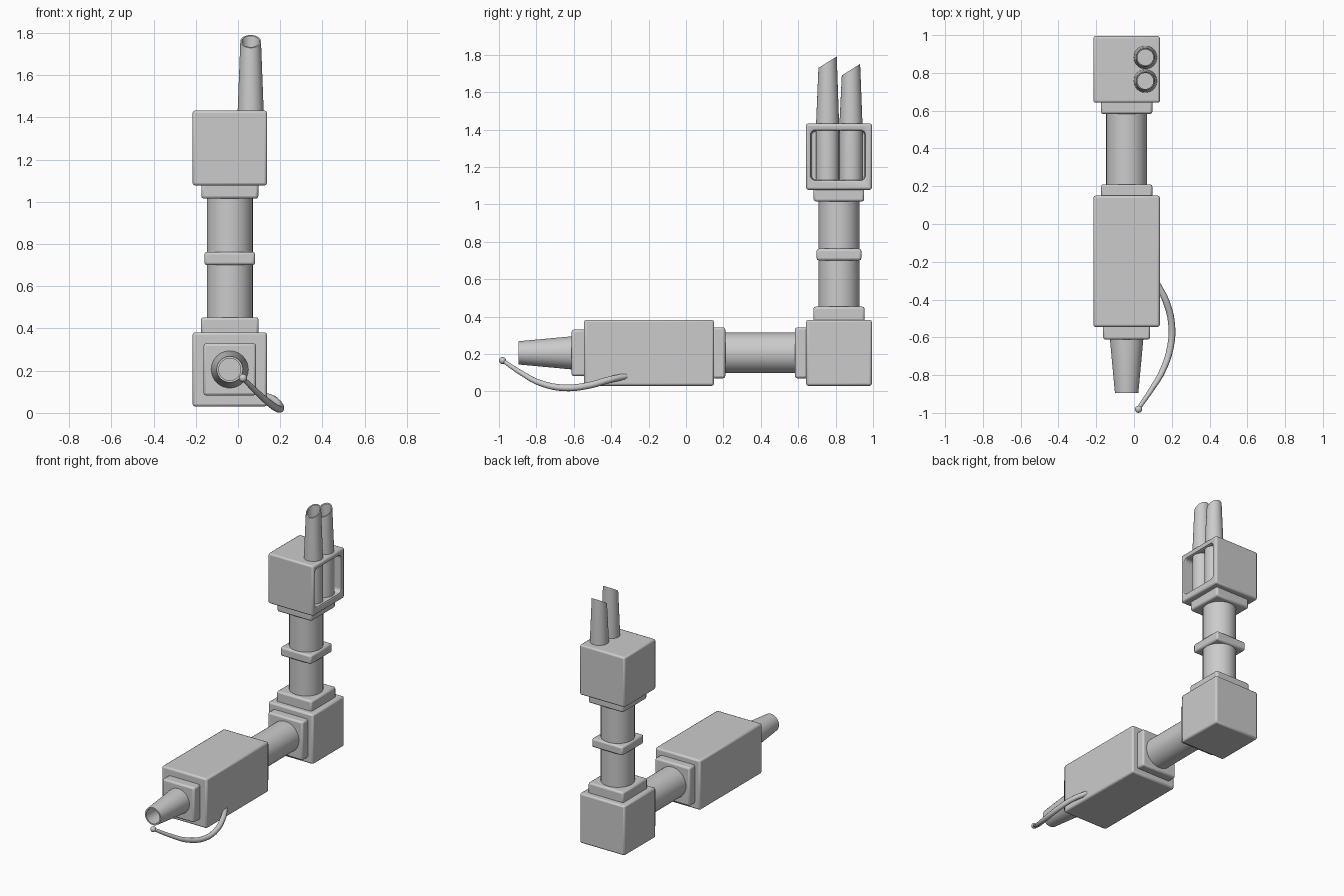
import bpy, bmesh, math
from mathutils import Matrix, Vector

if "Cube" in bpy.data.objects:
    bpy.data.objects.remove(bpy.data.objects["Cube"])

CX, CY, CZ = -0.039, 0.818, 0.206      # axes of the upright and lying arms
RIGHT = 0.137                          # right face of the boxes


def make_object(name, bm):
    bmesh.ops.recalc_face_normals(bm, faces=bm.faces)
    mesh = bpy.data.meshes.new(name)
    bm.to_mesh(mesh)
    bm.free()
    ob = bpy.data.objects.new(name, mesh)
    bpy.context.collection.objects.link(ob)
    return ob


def smooth(ob):
    bpy.ops.object.select_all(action='DESELECT')
    bpy.context.view_layer.objects.active = ob
    ob.select_set(True)
    bpy.ops.object.shade_smooth_by_angle(angle=math.radians(35))


def add_bevel(ob, width):
    mod = ob.modifiers.new("bevel", 'BEVEL')
    mod.width, mod.segments = width, 2
    mod.limit_method, mod.angle_limit = 'ANGLE', math.radians(40)


def box(name, lo, hi, bevel=0.012):
    bm = bmesh.new()
    bmesh.ops.create_cube(bm, size=1)
    lo, hi = Vector(lo), Vector(hi)
    for v in bm.verts:
        v.co = (lo + hi) / 2 + v.co * (hi - lo)
    ob = make_object(name, bm)
    if bevel:
        add_bevel(ob, bevel)
        smooth(ob)
    return ob


def upright_block(name, half, z0, z1, bevel=0.012):
    return box(name, (CX - half, CY - half, z0), (CX + half, CY + half, z1), bevel)


def lying_block(name, half, y0, y1, bevel=0.012):
    return box(name, (CX - half, y0, CZ - half), (CX + half, y1, CZ + half), bevel)


def lathe(name, profile, origin, forward=False, slope=0, slope_from=9, n=40):
    """Spin (radius, height) points; slope slants rings above slope_from."""
    bm = bmesh.new()
    rings = []
    for r, h in profile:
        ring = []
        for i in range(n):
            a = math.tau * i / n
            y = r * math.sin(a)
            ring.append(bm.verts.new((r * math.cos(a), y, h + (slope * y if h > slope_from else 0))))
        rings.append(ring)
    for a, b in zip(rings, rings[1:]):
        for i in range(n):
            j = (i + 1) % n
            bm.faces.new((a[i], a[j], b[j], b[i]))
    bm.faces.new(rings[0])
    bm.faces.new(rings[-1])
    if forward:                        # turn +z to -y
        bm.transform(Matrix.Rotation(math.pi / 2, 4, 'X'))
    bm.transform(Matrix.Translation(origin))
    ob = make_object(name, bm)
    smooth(ob)
    return ob


# Lying arm: body, collars, pipe and nozzle
lying_block("lying_body", 0.176, -0.545, 0.15)
lying_block("front_collar", 0.124, -0.612, -0.53)
lying_block("body_rear_collar", 0.136, 0.14, 0.21)
lying_block("elbow_front_collar", 0.136, 0.582, 0.66)
lathe("lying_pipe", [(0.108, 0), (0.108, 0.42)], (CX, 0.6, CZ), forward=True)
lathe("nozzle", [(0.088, 0), (0.088, 0.02), (0.062, 0.3), (0.052, 0.3), (0.052, 0.12)],
      (CX, -0.595, CZ), forward=True)

# Upright arm: elbow, collars, pipe and ring
upright_block("elbow_block", 0.176, 0.03, 0.382)
upright_block("elbow_top_collar", 0.137, 0.37, 0.453)
lathe("upright_pipe", [(0.109, 0), (0.109, 0.6)], (CX, CY, 0.44))
upright_block("pipe_ring", 0.12, 0.70, 0.763)
upright_block("head_collar", 0.135, 1.015, 1.09)

# Head with a rounded window in its right side
head = upright_block("head_block", 0.176, 1.078, 1.432, bevel=0)
cutter = box("window_cutter", (0.045, 0.668, 1.13), (0.3, 0.957, 1.395), bevel=0)
bm = bmesh.new()
bm.from_mesh(cutter.data)
edges = [e for e in bm.edges if abs(e.verts[0].co.x - e.verts[1].co.x) > 0.1]
bmesh.ops.bevel(bm, geom=edges, offset=0.025, segments=4, profile=0.5, affect='EDGES')
bm.to_mesh(cutter.data)
bm.free()
cutter.hide_render = True
cutter.hide_set(True)
cut = head.modifiers.new("window", 'BOOLEAN')
cut.object, cut.operation, cut.solver = cutter, 'DIFFERENCE', 'EXACT'
add_bevel(head, 0.011)
smooth(head)

# Two slant-cut exhausts running through the window and out of the top
for name, y, top in (("front_exhaust", 0.757, 1.76), ("rear_exhaust", 0.882, 1.72)):
    lathe(name, [(0.062, 1.12), (0.062, 1.42), (0.049, top), (0.042, top), (0.042, top - 0.2)],
          (0.06, y, 0), slope=0.62, slope_from=1.6)

# Curved lever: tapered tube with a ball at the tip
points = [(0.125, -0.32, 0.082, 0.9), (0.17, -0.41, 0.062, 1.0), (0.199, -0.53, 0.03, 1.0),
          (0.193, -0.65, 0.019, 1.0), (0.15, -0.78, 0.045, 0.9), (0.09, -0.88, 0.098, 0.75),
          (0.025, -0.975, 0.162, 0.6)]
curve = bpy.data.curves.new("lever", 'CURVE')
curve.dimensions = '3D'
curve.bevel_depth, curve.bevel_resolution = 0.018, 4
curve.use_fill_caps = True
curve.resolution_u = 6
spline = curve.splines.new('BEZIER')
spline.bezier_points.add(len(points) - 1)
for p, (x, y, z, r) in zip(spline.bezier_points, points):
    p.co, p.radius = (x, y, z), r
    p.handle_left_type = p.handle_right_type = 'AUTO'
bpy.context.collection.objects.link(bpy.data.objects.new("lever", curve))

bm = bmesh.new()
bmesh.ops.create_uvsphere(bm, u_segments=16, v_segments=10, radius=0.019)
bm.transform(Matrix.Translation((0.024, -0.981, 0.165)))
smooth(make_object("lever_tip", bm))
